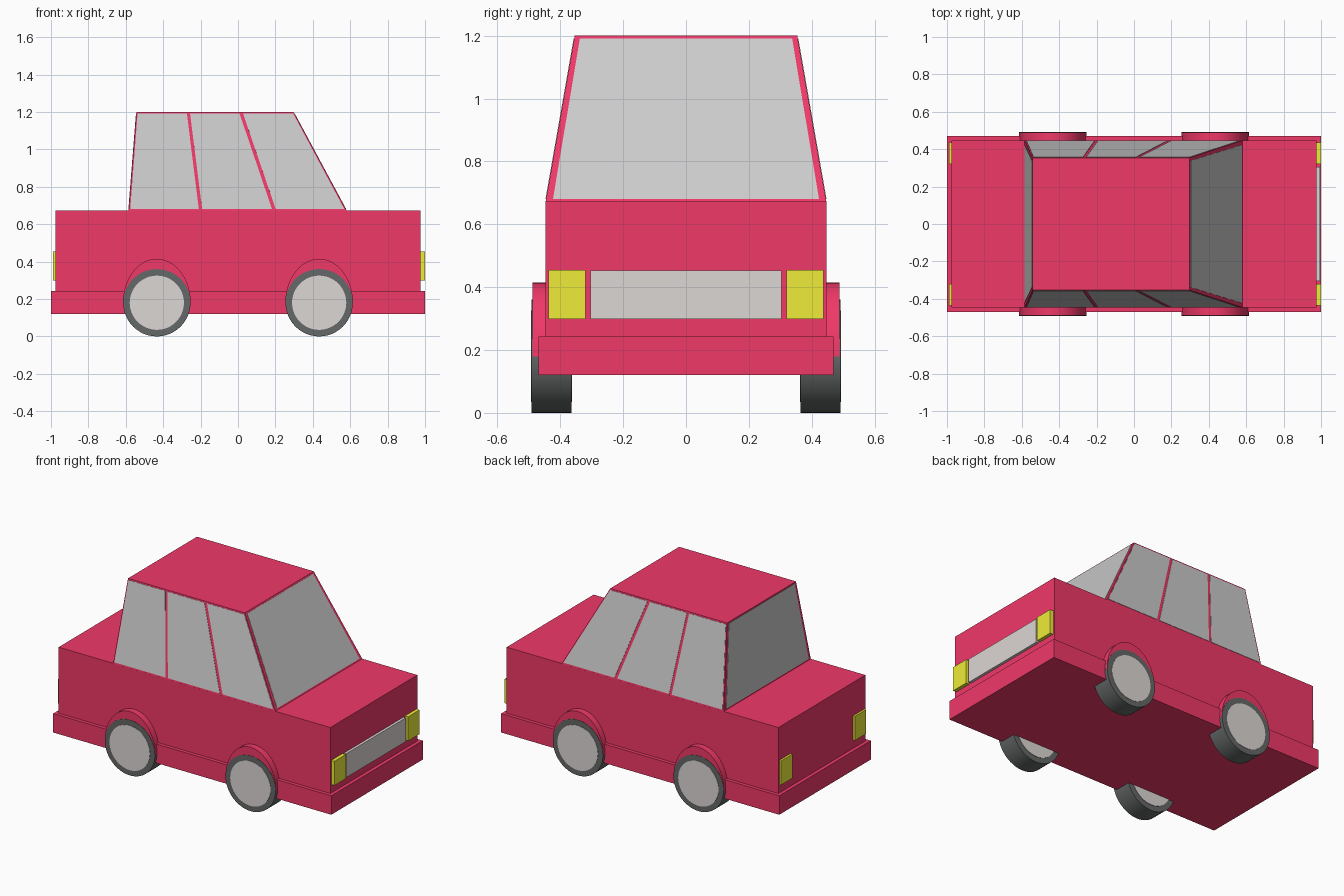
import bpy, bmesh, math
from mathutils import Vector

if "Cube" in bpy.data.objects:
    bpy.data.objects.remove(bpy.data.objects["Cube"])


def material(name, rgb):
    m = bpy.data.materials.new(name)
    m.diffuse_color = (*rgb, 1)
    m.use_nodes = True
    m.node_tree.nodes["Principled BSDF"].inputs["Base Color"].default_value = m.diffuse_color
    return m


RED = material("red_paint", (0.87, 0.04, 0.14))
BLACK = material("rubber", (0.13, 0.14, 0.14))
YELLOW = material("lamp_yellow", (0.86, 0.84, 0.04))
SILVER = material("warm_silver", (0.72, 0.68, 0.66))
GLASS = material("glass_grey", (0.75, 0.75, 0.75))


def prism(name, lower, upper, mat):
    """Solid between two matching point loops."""
    bm = bmesh.new()
    a = [bm.verts.new(p) for p in lower]
    b = [bm.verts.new(p) for p in upper]
    n = len(a)
    bm.faces.new(a)
    bm.faces.new(b)
    for i in range(n):
        j = (i + 1) % n
        bm.faces.new((a[i], a[j], b[j], b[i]))
    bmesh.ops.recalc_face_normals(bm, faces=bm.faces)
    mesh = bpy.data.meshes.new(name)
    bm.to_mesh(mesh)
    bm.free()
    ob = bpy.data.objects.new(name, mesh)
    bpy.context.collection.objects.link(ob)
    mesh.materials.append(mat)
    return ob


def rect(x0, x1, y, z):
    return [Vector(p) for p in ((x0, -y, z), (x1, -y, z), (x1, y, z), (x0, y, z))]


def box(name, x0, x1, y0, y1, z0, z1, mat):
    loop = ((x0, y0), (x1, y0), (x1, y1), (x0, y1))
    return prism(name, [(*p, z0) for p in loop], [(*p, z1) for p in loop], mat)


def smooth(ob):
    bpy.ops.object.select_all(action='DESELECT')
    ob.select_set(True)
    bpy.context.view_layer.objects.active = ob
    bpy.ops.object.shade_smooth_by_angle(angle=math.radians(30))


def disc(name, x, z, r, y0, y1, mat, n=48):
    ring = [(x + r * math.cos(t), z + r * math.sin(t))
            for t in (2 * math.pi * i / n for i in range(n))]
    smooth(prism(name, [(px, y0, pz) for px, pz in ring],
                 [(px, y1, pz) for px, pz in ring], mat))


# Lower body and bumper skirt
box("body", -0.977, 0.977, -0.447, 0.447, 0.13, 0.672, RED)
box("bumper_skirt", -1, 1, -0.47, 0.47, 0.12, 0.243, RED)

# Tapered cabin
low = rect(-0.585, 0.582, 0.447, 0.67)
top = rect(-0.543, 0.297, 0.354, 1.2)
prism("cabin", low, top, RED)


# Thin glass panels laid on the cabin sides
def window(name, bl, br, tr, tl):
    normal = (br - bl).cross(tl - bl).normalized()
    quad = [bl, br, tr, tl]
    prism(name, [p - normal * 0.004 for p in quad],
          [p + normal * 0.002 for p in quad], GLASS)


def window_on(name, side, u0, u1, v0, v1):
    """Window on a cabin side; u pairs give (bottom, top) fractions."""
    i, j = side, (side + 1) % 4

    def at(u, v):
        ub = u[0] + (u[1] - u[0]) * v
        return low[i].lerp(low[j], ub).lerp(top[i].lerp(top[j], ub), v)
    window(name, at(u0, v0), at(u1, v0), at(u1, v1), at(u0, v1))


V0, V1 = 0.019, 0.983
window_on("windscreen", 1, (0.025, 0.025), (0.975, 0.975), V0, V1)
window_on("rear_window", 3, (0.025, 0.025), (0.975, 0.975), V0, V1)
panes = [((0.007, 0.008), (0.323, 0.32)),
         ((0.338, 0.34), (0.660, 0.653)),
         ((0.677, 0.675), (0.993, 0.992))]
for k, (a, b) in enumerate(panes):
    window_on(f"side_window_left_{k}", 0, a, b, V0, V1)
    fa, fb = [tuple(1 - t for t in u) for u in (b, a)]
    window_on(f"side_window_right_{k}", 2, fa, fb, V0, V1)

# Grille and lamps
box("grille", 0.95, 0.994, -0.304, 0.304, 0.298, 0.453, SILVER)
for s in (-1, 1):
    ys = sorted((s * 0.32, s * 0.437))
    box("headlamp", 0.95, 1.0, *ys, 0.298, 0.455, YELLOW)
    box("tail_lamp", -0.99, -0.95, *ys, 0.298, 0.455, YELLOW)

# Wheels with hubs and crescent wheel arches
for x in (-0.434, 0.434):
    for s in (-1, 1):
        disc("tyre", x, 0.18, 0.18, s * 0.365, s * 0.491, BLACK)
        disc("hub", x, 0.18, 0.145, s * 0.362, s * 0.493, SILVER)
        arc = [(x + 0.181 * math.cos(t), 0.18 + 0.235 * math.sin(t))
               for t in (math.pi * i / 24 for i in range(25))]
        smooth(prism("wheel_arch", [(px, s * 0.38, pz) for px, pz in arc],
                     [(px, s * 0.489, pz) for px, pz in arc], RED))
